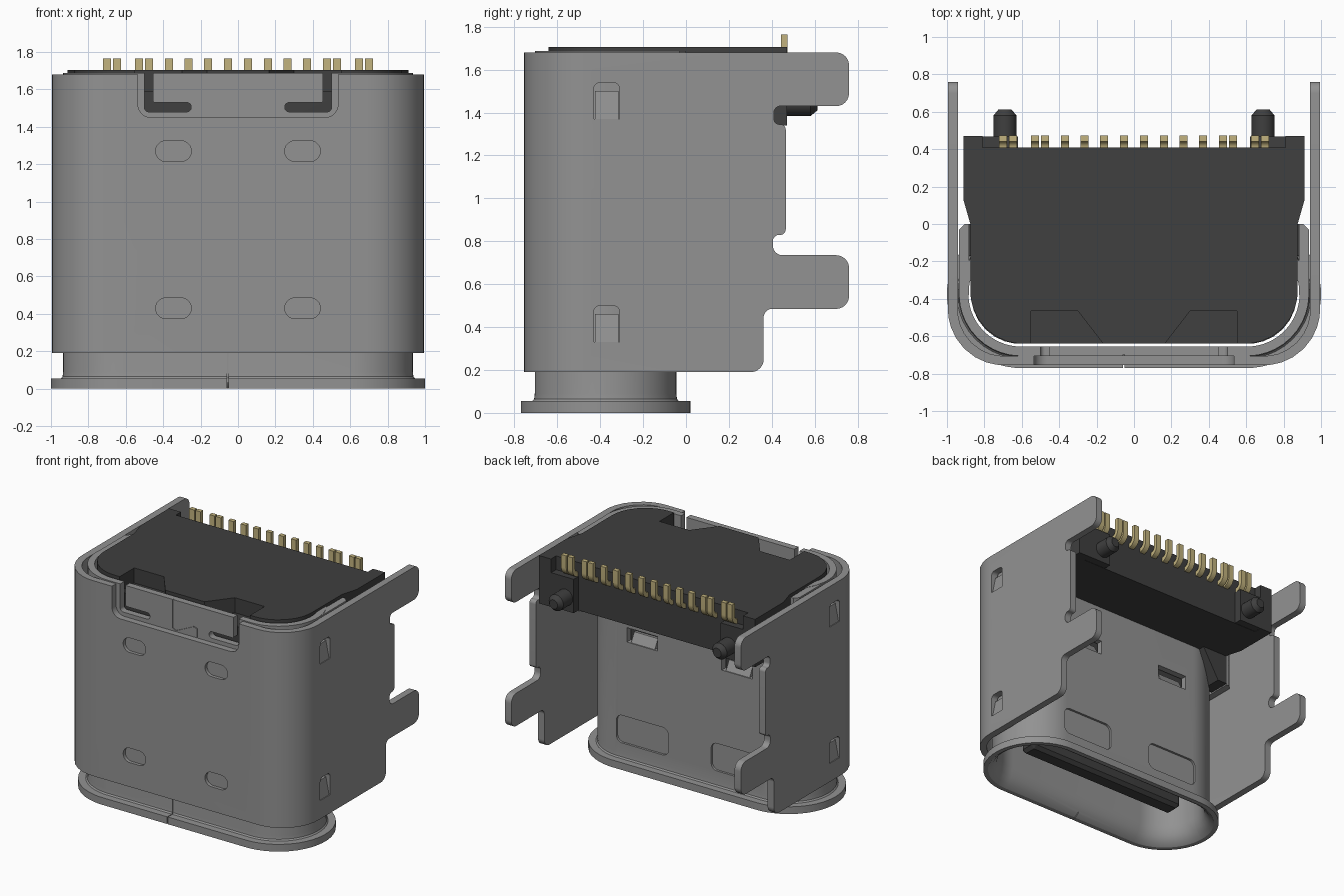
import bpy, bmesh, math
from mathutils import Vector

if "Cube" in bpy.data.objects:
    bpy.data.objects.remove(bpy.data.objects["Cube"], do_unlink=True)


def material(name, rgb):
    m = bpy.data.materials.new(name)
    m.use_nodes = True
    m.diffuse_color = (*rgb, 1)
    b = next(n for n in m.node_tree.nodes if n.type == 'BSDF_PRINCIPLED')
    b.inputs["Base Color"].default_value = (*rgb, 1)
    return m


STEEL = material("steel grey", (0.29, 0.29, 0.29))
PLASTIC = material("dark plastic", (0.05, 0.05, 0.05))
GOLD = material("pale gold", (0.54, 0.45, 0.21))


def fillet(pts, n=8):
    """Round polygon corners given as (u, v, radius); plain (u, v) stays sharp."""
    out = []
    for i, p in enumerate(pts):
        c = Vector(p[:2])
        if len(p) < 3:
            out.append(c)
            continue
        a = (Vector(pts[i - 1][:2]) - c).normalized()
        b = (Vector(pts[(i + 1) % len(pts)][:2]) - c).normalized()
        half = a.angle(b) / 2
        centre = c + (a + b).normalized() * (p[2] / math.sin(half))
        s = c + a * (p[2] / math.tan(half)) - centre
        e = c + b * (p[2] / math.tan(half)) - centre
        for k in range(n + 1):
            t = k / n
            d = s.lerp(e, t).normalized() if 0 < t < 1 else (s if t == 0 else e).normalized()
            out.append(centre + d * p[2])
    return out


def finish(name, bm, mat):
    bmesh.ops.recalc_face_normals(bm, faces=bm.faces)
    me = bpy.data.meshes.new(name)
    bm.to_mesh(me)
    bm.free()
    ob = bpy.data.objects.new(name, me)
    bpy.context.collection.objects.link(ob)
    me.materials.append(mat)
    return ob


def prism(name, pts, axis, a, b, mat):
    """Extrude a polygon along an axis: z uses (x, y), x uses (y, z), y uses (x, z)."""
    place = {'z': lambda u, v, w: (u, v, w), 'x': lambda u, v, w: (w, u, v),
             'y': lambda u, v, w: (u, w, v)}[axis]
    bm = bmesh.new()
    pts = fillet(pts)
    lo = [bm.verts.new(place(p[0], p[1], a)) for p in pts]
    hi = [bm.verts.new(place(p[0], p[1], b)) for p in pts]
    bm.faces.new(lo)
    bm.faces.new(hi)
    for i in range(len(pts)):
        j = (i + 1) % len(pts)
        bm.faces.new((lo[i], lo[j], hi[j], hi[i]))
    return finish(name, bm, mat)


def rect(u0, u1, v0, v1, r=0):
    c = [(u0, v0), (u1, v0), (u1, v1), (u0, v1)]
    return [(*p, r) for p in c] if r else c


def mirror_pts(pts, s):
    return [(p[0] * s, *p[1:]) for p in pts]


def cut(ob, cutter, op='DIFFERENCE'):
    m = ob.modifiers.new("cut", 'BOOLEAN')
    m.operation, m.solver, m.object = op, 'EXACT', cutter
    cutter.hide_render = True
    apply(ob)
    bpy.data.objects.remove(cutter, do_unlink=True)


def apply(ob):
    bpy.context.view_layer.update()
    dg = bpy.context.evaluated_depsgraph_get()
    me = bpy.data.meshes.new_from_object(ob.evaluated_get(dg))
    ob.modifiers.clear()
    ob.data = me


# Outer bracket: U-shaped sheet trimmed to the side profile with rear prongs
bracket = prism("outer_bracket", [
    (-.995, .80), (-.995, -.755, .30), (.995, -.755, .30), (.995, .80),
    (.942, .80), (.942, -.706, .247), (-.942, -.706, .247), (-.942, .80)], 'z', .1, 1.8, STEEL)
cut(bracket, prism("side_profile", [
    (-.9, .19), (.362, .19, .06), (.362, .485, .04), (.76, .485, .06), (.76, .735, .06),
    (.405, .735, .045), (.405, .83, .03), (.465, .83, .025), (.465, 1.345, .025),
    (.41, 1.345, .025), (.41, 1.43, .03), (.76, 1.43, .06), (.76, 1.68, .06), (-.9, 1.68)],
    'x', -1.2, 1.2, STEEL), 'INTERSECT')
cut(bracket, prism("top_notch", [(-.535, 1.8), (-.535, 1.45, .07), (.535, 1.45, .07),
                                 (.535, 1.8)], 'y', -.9, -.6, STEEL))
for s in (-1, 1):
    for z in (.43, 1.27):
        cut(bracket, prism("dimple", rect(s * .345 - .095, s * .345 + .095, z - .055, z + .055, .054),
                           'y', -.8, -.73, STEEL))
for z in (.33, 1.37):
    cut(bracket, prism("side_window", [(-.43, z), (-.31, z), (-.31, z + .17, .03),
                                       (-.43, z + .17, .03)], 'x', -1.2, 1.2, STEEL))
    for s in (-1, 1):
        prism("side_spring_tab", mirror_pts([(.99, z - .005), (.962, z + .13), (.938, z + .13),
                                             (.945, z - .005)], s), 'y', -.425, -.315, STEEL)

# Inner shell: rounded tube with flared rim
section = [(.065, 0), (.065, .055), (.012, .055), (.003, .065), (0, .09), (0, 1.688),
           (-.05, 1.688), (-.05, .14), (-.035, .07), (0, .02), (.03, 0)]
bm = bmesh.new()
rings = []
for off, z in section:
    o = fillet([(*p, .329 + off) for p in rect(-.935 - off, .935 + off, -.705 - off, -.045 + off)], 12)
    rings.append([bm.verts.new((p[0], p[1], z)) for p in o])
for i, r in enumerate(rings):
    q = rings[(i + 1) % len(rings)]
    for k in range(len(r)):
        j = (k + 1) % len(r)
        bm.faces.new((r[k], r[j], q[j], q[k]))
shell = finish("inner_shell", bm, STEEL)
L_SLOT = [(.25, 1.48, .024), (.50, 1.48, .024), (.50, 1.8), (.455, 1.8), (.455, 1.53, .01), (.25, 1.53, .024)]
for s in (-1, 1):
    cut(shell, prism("l_slot", mirror_pts(L_SLOT, s), 'y', -.8, -.60, STEEL))
    cut(shell, prism("rear_dent", rect(s * .4 - .22, s * .4 + .22, .17, .38, .05), 'y', -.062, .01, STEEL))
    cut(shell, prism("rear_window", rect(s * .4 - .13, s * .4 + .13, .95, 1.06), 'y', -.2, .01, STEEL))
    prism("rear_spring_tab", [(-.05, .945), (-.09, 1.02), (-.11, 1.02), (-.09, .945)], 'x',
          s * .4 - .1, s * .4 + .1, STEEL)
    # Straight upper side wall that runs past the tube
    prism("shell_wing", mirror_pts([(.882, -.38), (.935, -.38), (.935, -.03), (.905, 0), (.882, 0)], s),
          'z', 1.1, 1.686, STEEL)

# Seam with its locking joint on the front of the shell
SEAM = [(-.055, 1.7), (-.055, 1.47), (-.03, 1.46), (.12, 1.53), (.15, 1.52), (.15, 1.45)]
for a, b in list(zip(SEAM, SEAM[1:])) + [((-.055, 1.3), (-.055, -.02))]:
    a, b = Vector(a), Vector(b)
    n = (b - a).normalized().orthogonal() * .003
    cut(shell, prism("seam", [a - n, b - n, b + n, a + n], 'y', -.9, -.698, STEEL))

# Plastic body: top block with recesses, core inside the shell, and tongue
body = prism("plastic_body", [
    (-.875, -.64, .28), (.875, -.64, .28), (.875, .0), (.912, .13), (.912, .47), (.81, .47),
    (.81, .408), (-.81, .408), (-.81, .47), (-.912, .47), (-.912, .13), (-.875, 0)],
    'z', 1.34, 1.705, PLASTIC)
for s in (-1, 1):
    cut(body, prism("top_recess", mirror_pts([(.55, -.7), (.55, -.465), (.30, -.465), (.165, -.64),
                                              (.165, -.7)], s), 'z', 1.59, 1.8, PLASTIC))
prism("plastic_core", rect(-.87, .87, -.64, -.11, .26), 'z', .75, 1.345, PLASTIC)
tongue = prism("tongue", rect(-.70, .70, -.445, -.305, .03), 'z', .13, .8, PLASTIC)
bev = tongue.modifiers.new("bevel", 'BEVEL')
bev.width, bev.segments, bev.limit_method, bev.angle_limit = .025, 1, 'ANGLE', math.radians(60)
apply(tongue)

for s in (-1, 1):
    # Tapered foot under the block, peg pad and locating peg
    prism("body_foot", mirror_pts([(.66, 1.345), (.80, 1.11), (.905, 1.11), (.905, 1.345)], s),
          'y', -.17, .0, PLASTIC)
    prism("peg_pad", mirror_pts(rect(.62, .815, 1.342, 1.60), s), 'y', .40, .468, PLASTIC)
    bm = bmesh.new()
    loops = [[bm.verts.new((s * .69 + r * math.cos(k * math.tau / 24), y,
                            1.445 + r * math.sin(k * math.tau / 24))) for k in range(24)]
             for r, y in ((.062, .44), (.062, .58), (.035, .612))]
    for p, q in zip(loops, loops[1:]):
        for k in range(24):
            bm.faces.new((p[k], p[(k + 1) % 24], q[(k + 1) % 24], q[k]))
    bm.faces.new(loops[0])
    bm.faces.new(loops[-1])
    finish("locating_peg", bm, PLASTIC)
    # Bent contact pins
    for x in (.053, .16, .265, .37, .476, .53, .647, .70):
        prism("contact_pin", [(.38, 1.60), (.474, 1.60, .07), (.474, 1.765), (.442, 1.765),
                              (.442, 1.635, .035), (.38, 1.635)],
              'x', s * x - .0215, s * x + .0215, GOLD)

# Smooth shading with sharp edges kept
for ob in bpy.context.collection.objects:
    if ob.type == 'MESH':
        bpy.ops.object.select_all(action='DESELECT')
        ob.select_set(True)
        bpy.context.view_layer.objects.active = ob
        bpy.ops.object.shade_smooth_by_angle(angle=math.radians(30))
